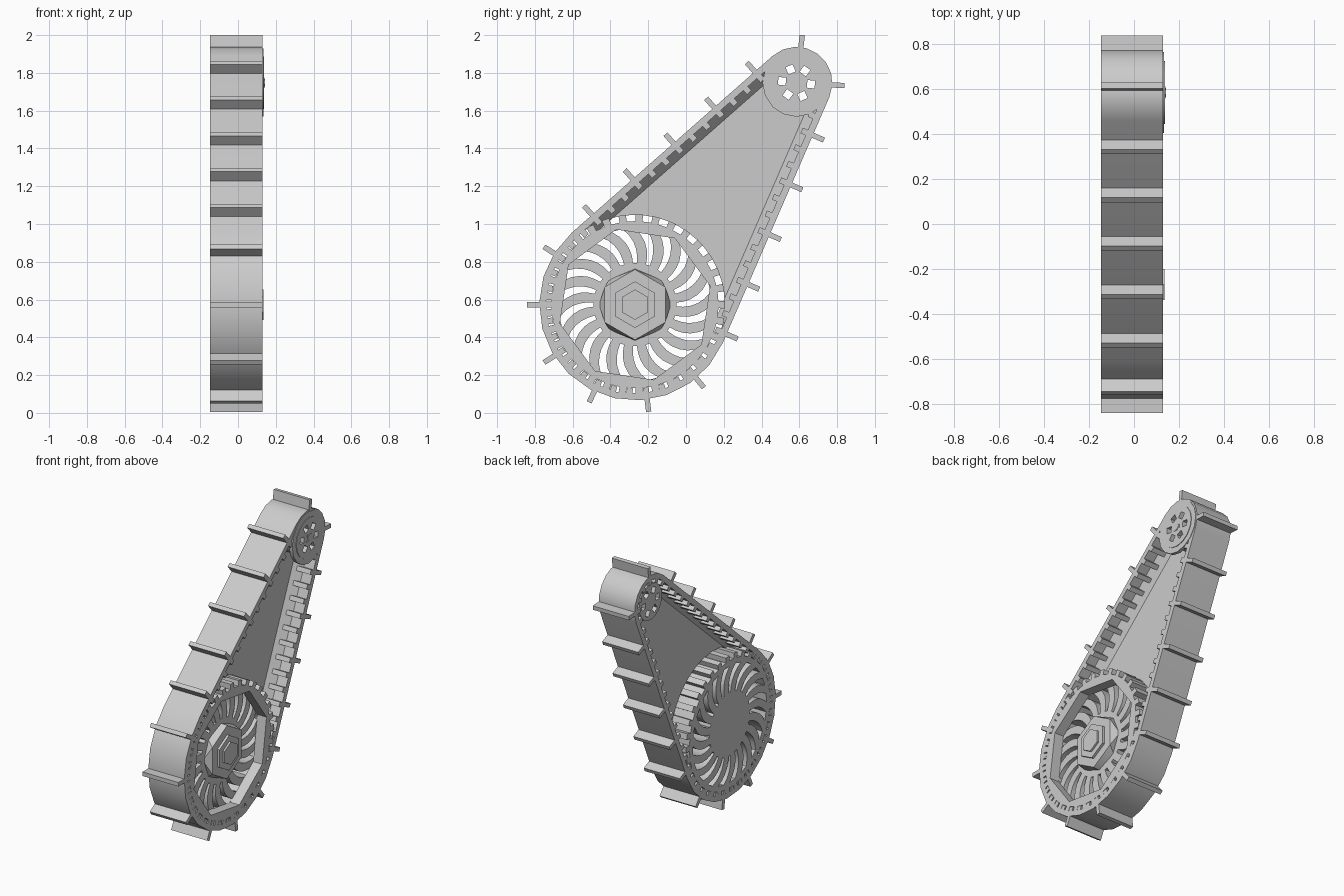
import bpy, bmesh
from math import sin, cos, pi, radians, atan2, acos
from mathutils import Matrix, Vector

cube = bpy.data.objects.get("Cube")
if cube:
    bpy.data.objects.remove(cube, do_unlink=True)

mat = bpy.data.materials.new("plain grey")
mat.use_nodes = True
GREY = (0.6, 0.6, 0.6, 1)
mat.diffuse_color = GREY
mat.node_tree.nodes["Principled BSDF"].inputs["Base Color"].default_value = GREY

BIG, R = Vector((-0.27, 0.573)), 0.507      # drive wheel centre (y, z), belt radius
SMALL, r = Vector((0.585, 1.748)), 0.19     # idler centre, belt radius
BACK, FRONT = -0.147, 0.13                  # belt edges in x
parts = []


def polar(c, rad, a):
    return c + Vector((cos(a), sin(a))) * rad


def arc(c, rad, a0, a1, n):
    return [polar(c, rad, a0 + (a1 - a0) * i / n) for i in range(n + 1)]


def ngon(c, rad, n, turn=0.0):
    return [polar(c, rad, turn + 2 * pi * i / n) for i in range(n)]


def finish(name, bm):
    bmesh.ops.remove_doubles(bm, verts=bm.verts, dist=1e-5)
    bmesh.ops.recalc_face_normals(bm, faces=bm.faces)
    me = bpy.data.meshes.new(name)
    bm.to_mesh(me)
    bm.free()
    me.materials.clear()
    me.materials.append(mat)
    ob = bpy.data.objects.new(name, me)
    bpy.context.collection.objects.link(ob)
    parts.append(ob)


def plate(name, loops, x0, x1):
    """Extrude nested (y, z) outlines along x; inner outlines become holes."""
    cu = bpy.data.curves.new(name, 'CURVE')
    cu.dimensions, cu.fill_mode = '2D', 'BOTH'
    cu.extrude = (x1 - x0) / 2
    for loop in loops:
        sp = cu.splines.new('POLY')
        sp.points.add(len(loop) - 1)
        for p, q in zip(sp.points, loop):
            p.co = (q.x, q.y, 0, 1)
        sp.use_cyclic_u = True
    tmp = bpy.data.objects.new(name + " outline", cu)
    bpy.context.collection.objects.link(tmp)
    dg = bpy.context.evaluated_depsgraph_get()
    me = bpy.data.meshes.new_from_object(tmp.evaluated_get(dg))
    bm = bmesh.new()
    bm.from_mesh(me)
    bpy.data.objects.remove(tmp)
    bpy.data.curves.remove(cu)
    bpy.data.meshes.remove(me)
    turn = Matrix(((0, 0, 1), (1, 0, 0), (0, 1, 0))).to_4x4()
    bm.transform(Matrix.Translation(((x0 + x1) / 2, 0, 0)) @ turn)
    finish(name, bm)


def hull(name, pts):
    bm = bmesh.new()
    for p in pts:
        bm.verts.new(p)
    bmesh.ops.convex_hull(bm, input=bm.verts)
    finish(name, bm)


# Belt path geometry
axis = SMALL - BIG
phi, half = atan2(axis.y, axis.x), acos((R - r) / axis.length)
UP, LOW = phi + half, phi - half            # normals of the two straight runs
straight = axis.length * sin(half)


def belt_loop(off):
    return arc(SMALL, r + off, UP, LOW, 8) + arc(BIG, R + off, LOW, UP - 2 * pi, 13)


def along(s):
    """Surface point and normal angle at distance s, clockwise from the far front."""
    for kind, c, rad, a0, a1 in (("arc", BIG, R, pi, UP), ("line", BIG, R, UP, UP),
                                 ("arc", SMALL, r, UP, LOW), ("line", SMALL, r, LOW, LOW),
                                 ("arc", BIG, R, LOW, -pi)):
        length = straight if kind == "line" else rad * (a0 - a1)
        if s <= length:
            if kind == "arc":
                a = a0 - s / rad
                return polar(c, rad, a), a
            return polar(c, rad, a0) + Vector((sin(a0), -cos(a0))) * s, a0
        s -= length
    return polar(BIG, R, -pi), -pi


TOTAL = 2 * straight + R * (2 * pi - UP + LOW) + r * (UP - LOW)


def belt_block(name, s, width, o0, o1):
    p, a = along(s)
    n, t = Vector((cos(a), sin(a))), Vector((-sin(a), cos(a))) * width / 2
    plate(name, [[p + n * o0 - t, p + n * o1 - t, p + n * o1 + t, p + n * o0 + t]], BACK, FRONT)


# Belt with outer lugs and inner teeth
plate("belt", [belt_loop(0), belt_loop(-0.035)], BACK, FRONT)
LUGS = 18
for i in range(LUGS):
    belt_block("belt_lug", TOTAL * i / LUGS, 0.028, -0.015, 0.064)
for i in range(3 * LUGS):
    belt_block("belt_tooth", TOTAL * i / (3 * LUGS), 0.032, -0.064, -0.03)

# Web panel between the wheels, with flared edges along the straight runs
plate("web_panel", [arc(BIG, 0.475, LOW, UP, 20) + [polar(SMALL, 0.16, UP)]
                    + arc(SMALL, 0.115, UP, LOW + 2 * pi, 12) + [polar(SMALL, 0.16, LOW)]],
      -0.02, 0.0)
for a, side in ((UP, "upper"), (LOW, "lower")):
    t = Vector((sin(a), -cos(a))) * (1 if side == "upper" else -1)
    pts = []
    for d in (0.1, straight):
        for off, x in ((-0.03, 0.06), (-0.085, 0), (-0.085, -0.02), (-0.03, -0.08)):
            q = polar(BIG, R + off, a) + t * d
            pts.append((x, q.x, q.y))
    hull(side + "_web_flare", pts)

# Drive wheel: toothed rim with a shallow eight-sided recess
TEETH = 33
gear = []
for i in range(TEETH):
    a = pi + 2 * pi * (i + 0.5) / TEETH
    for rad, da in ((0.442, -0.042), (0.478, -0.042), (0.478, 0.042), (0.442, 0.042)):
        gear.append(polar(BIG, rad, a + da))
SPOKE_FACE = 0.06
plate("wheel_rim", [gear, ngon(BIG, 0.41, 8, radians(14))], SPOKE_FACE, FRONT)

# Thick swirled spoke disc behind the rim
SPOKES = 20
slots = []
for i in range(SPOKES):
    edge = []
    for side in (-1, 1):
        run = []
        for k in range(6):
            f = k / 5
            a = 2 * pi * i / SPOKES + 0.24 * f * f + side * (0.048 + 0.027 * f)
            run.append(polar(BIG, 0.22 + 0.185 * f, a))
        edge += run if side < 0 else run[::-1]
    slots.append(edge)
plate("spoke_disc", [gear] + slots, BACK, SPOKE_FACE)

# Stepped hub and nut
octagon, hexagon = ngon(BIG, 0.19, 8, pi / 2), ngon(BIG, 0.186, 6, pi / 2)
hull("hub_base", [(SPOKE_FACE - 0.01, p.x, p.y) for p in octagon]
     + [(0.105, p.x, p.y) for p in hexagon])
plate("hub_nut", [ngon(BIG, 0.123, 6, pi / 2)], 0.09, 0.122)
plate("hub_bolt", [ngon(BIG, 0.08, 6, pi / 2)], 0.11, 0.135)

# Idler wheel: drum and slightly domed cap pierced by six square holes
holes = []
for i in range(6):
    a = radians(60 * i - 6)
    holes.append(ngon(polar(SMALL, 0.077, a), 0.029, 4, a + pi / 4))
plate("idler_drum", [ngon(SMALL, 0.125, 24)] + holes, BACK + 0.01, 0.115)
for name, rad, x0, x1 in (("idler_cap", 0.18, 0.11, 0.134), ("idler_cap_crown", 0.14, 0.134, 0.138)):
    plate(name, [ngon(SMALL, rad, 16)] + holes, x0, x1)
plate("idler_axle", [ngon(SMALL, 0.035, 4, pi / 4 - 0.1)], 0.12, 0.14)
plate("idler_pin", [ngon(SMALL, 0.02, 10)], 0.12, 0.142)

# Smooth curved walls, keep hard edges
bpy.ops.object.select_all(action='DESELECT')
for ob in parts:
    ob.select_set(True)
bpy.context.view_layer.objects.active = parts[0]
bpy.ops.object.shade_smooth_by_angle(angle=radians(30))
